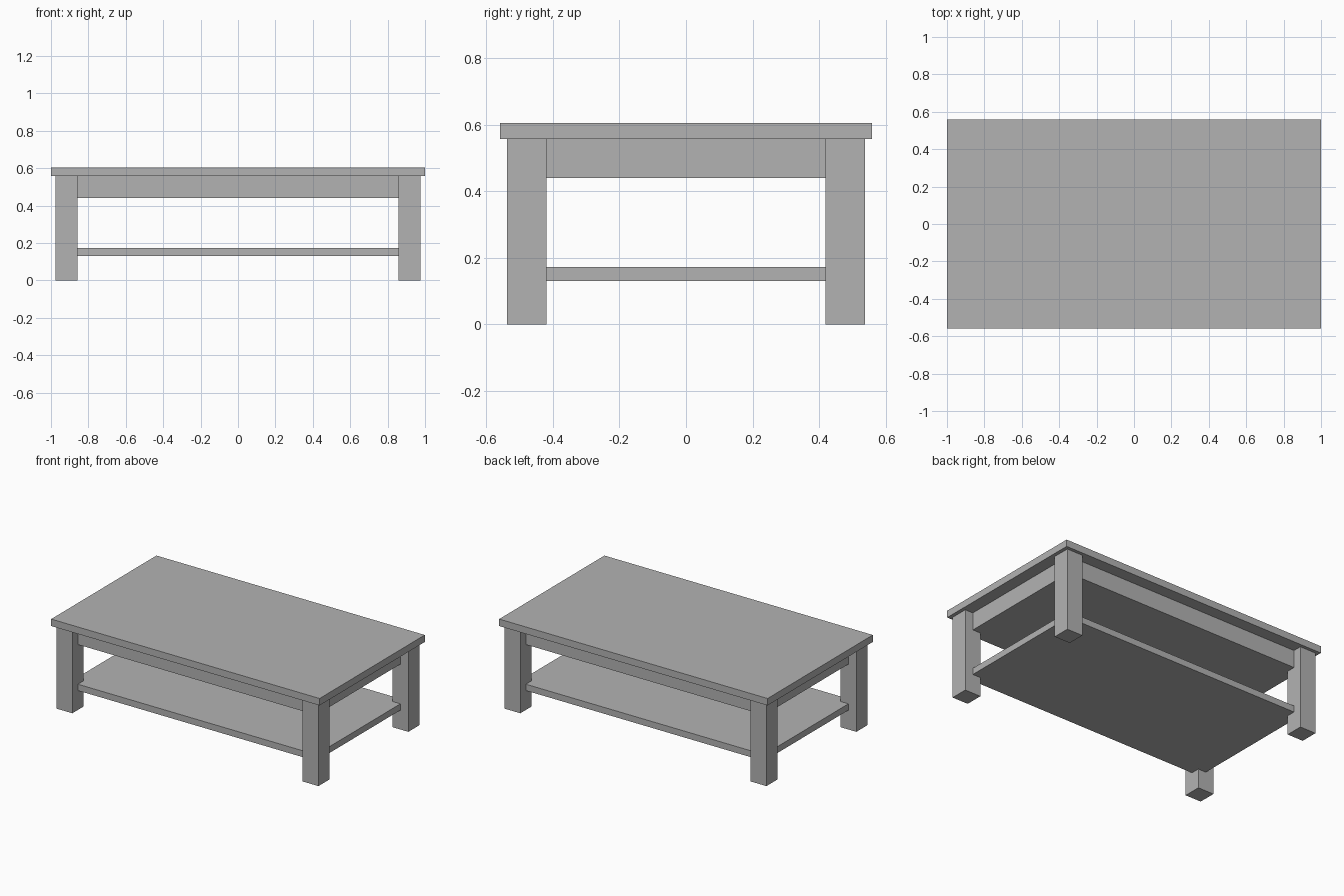
import bpy

cube = bpy.data.objects.get("Cube")
if cube:
    bpy.data.objects.remove(cube, do_unlink=True)

# Single plain grey finish
GREY = (0.45, 0.45, 0.45, 1.0)
grey = bpy.data.materials.new("plain grey")
grey.use_nodes = True
grey.diffuse_color = GREY
bsdf = next(n for n in grey.node_tree.nodes if n.type == 'BSDF_PRINCIPLED')
bsdf.inputs["Base Color"].default_value = GREY


def box(name, x, y, z):
    """Box spanning the given (min, max) range on each axis."""
    spans = (x, y, z)
    bpy.ops.mesh.primitive_cube_add(size=1, location=[(a + b) / 2 for a, b in spans])
    obj = bpy.context.object
    obj.name = name
    obj.scale = [b - a for a, b in spans]
    bpy.ops.object.transform_apply(location=False, rotation=False, scale=True)
    obj.data.materials.append(grey)
    return obj


TOP, UNDERSIDE = 0.605, 0.558
LEG_IN_X, LEG_OUT_X = 0.858, 0.976
LEG_IN_Y, LEG_OUT_Y = 0.419, 0.538

# The apron and shelf reach the middle of the legs
mid_x = (LEG_IN_X + LEG_OUT_X) / 2
mid_y = (LEG_IN_Y + LEG_OUT_Y) / 2

# Table top
box("table_top", (-1, 1), (-0.56, 0.56), (UNDERSIDE, TOP))

# Solid apron under the top, and the low shelf
box("apron", (-mid_x, mid_x), (-mid_y, mid_y), (0.44, UNDERSIDE))
box("shelf", (-mid_x, mid_x), (-mid_y, mid_y), (0.13, 0.173))

# Four square legs
for side, sx in (("left", 1), ("right", -1)):
    for end, sy in (("front", -1), ("back", 1)):
        box(f"{end}_{side}_leg",
            sorted((sx * LEG_IN_X, sx * LEG_OUT_X)),
            sorted((sy * LEG_IN_Y, sy * LEG_OUT_Y)),
            (0, UNDERSIDE))
